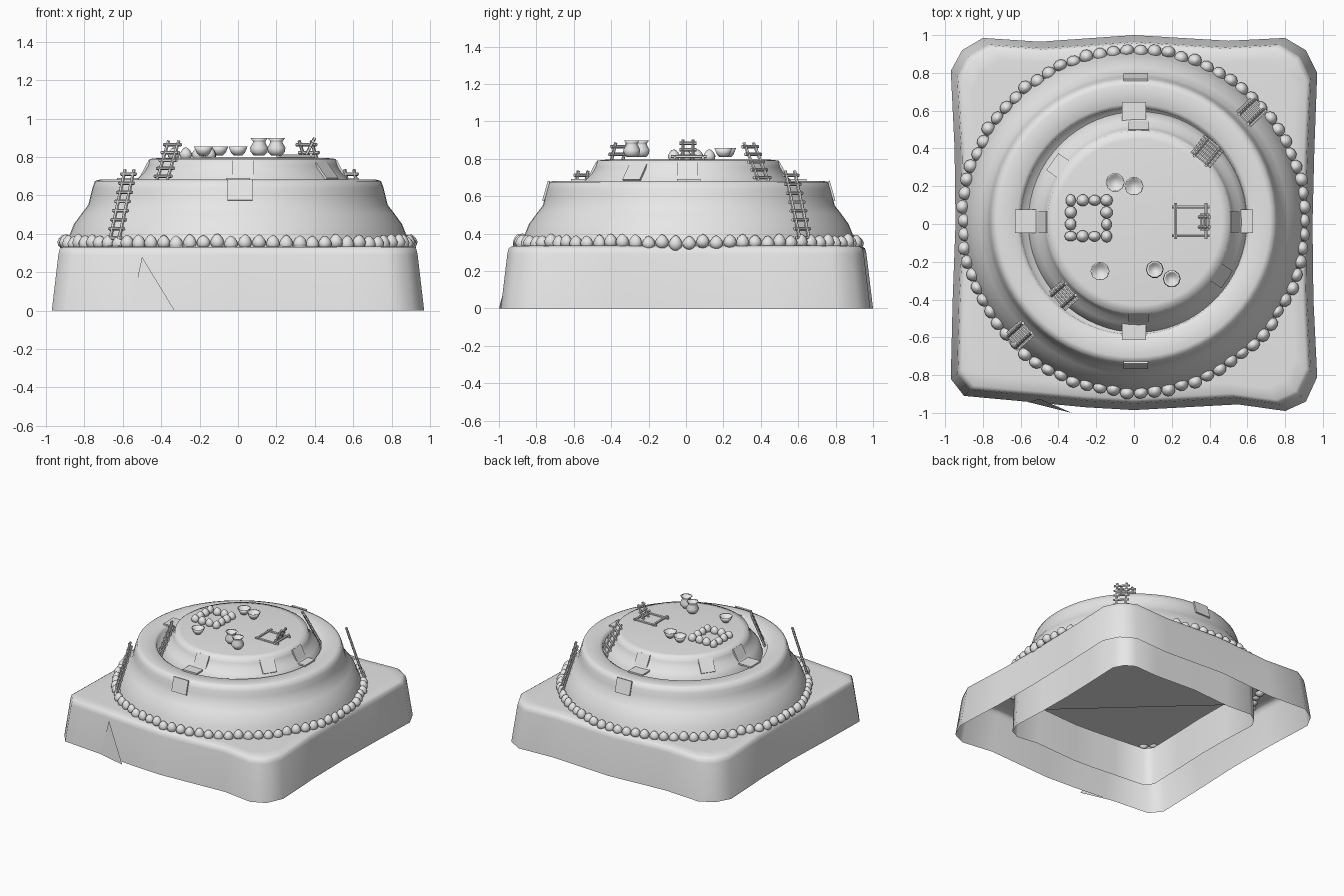
import bpy, bmesh, math, random
from mathutils import Vector, Matrix

random.seed(4)
if "Cube" in bpy.data.objects:
    bpy.data.objects.remove(bpy.data.objects["Cube"])

clay = bpy.data.materials.new("pale_grey_clay")
clay.use_nodes = True
clay.diffuse_color = (0.8, 0.8, 0.8, 1)
clay.node_tree.nodes["Principled BSDF"].inputs["Base Color"].default_value = (0.8, 0.8, 0.8, 1)


def finish(bm, name, smooth=True):
    bmesh.ops.recalc_face_normals(bm, faces=bm.faces)
    mesh = bpy.data.meshes.new(name)
    bm.to_mesh(mesh)
    bm.free()
    mesh.materials.append(clay)
    for face in mesh.polygons:
        face.use_smooth = smooth
    obj = bpy.data.objects.new(name, mesh)
    bpy.context.collection.objects.link(obj)
    return obj


def loft(bm, loops, cap=True):
    rings = [[bm.verts.new(p) for p in loop] for loop in loops]
    n = len(rings[0])
    for a, b in zip(rings, rings[1:]):
        for i in range(n):
            j = (i + 1) % n
            bm.faces.new((a[i], a[j], b[j], b[i]))
    if cap:
        bm.faces.new(rings[-1])


def lathe(bm, profile, center=(0, 0, 0), steps=64, cap=True):
    cx, cy, cz = center
    turns = [2 * math.pi * i / steps for i in range(steps)]
    loft(bm, [[(cx + r * math.cos(t), cy + r * math.sin(t), cz + z) for t in turns]
              for r, z in profile], cap)


def pole(bm, a, b, radius=0.009):
    a, b = Vector(a), Vector(b)
    d = b - a
    m = Matrix.Translation((a + b) / 2) @ d.to_track_quat('Z', 'Y').to_matrix().to_4x4()
    bmesh.ops.create_cone(bm, cap_ends=True, segments=6, radius1=radius, radius2=radius,
                          depth=d.length, matrix=m)


def ladder(name, foot, head, width, rungs):
    bm = bmesh.new()
    foot, head = Vector(foot), Vector(head)
    side = (head - foot).cross(Vector((0, 0, 1))).normalized()
    for s in (-1, 1):
        off = side * s * width * 0.3
        pole(bm, foot + off, head + off)
    for i in range(rungs):
        p = foot.lerp(head, (i + 0.7) / (rungs + 0.2))
        pole(bm, p - side * width / 2, p + side * width / 2)
    finish(bm, name, False)


def stone(bm, x, y, z, w, h, turn):
    m = (Matrix.Translation((x, y, z)) @ Matrix.Rotation(turn, 4, 'Z')
         @ Matrix.Diagonal((w * random.uniform(0.8, 1.0), w, h * random.uniform(0.92, 1.08), 1)))
    new = bmesh.ops.create_icosphere(bm, subdivisions=2, radius=1, matrix=m)["verts"]
    for v in new:
        if v.co.z > z:
            k = 1 - 0.3 * (v.co.z - z) / h
            v.co.x = x + (v.co.x - x) * k
            v.co.y = y + (v.co.y - y) * k


def plate(name, r, z, angle, size, tilt=0, center=(0, 0)):
    # thin slab facing outwards at a given angle; tilt 0 lies flat
    bm = bmesh.new()
    a = math.radians(angle)
    m = (Matrix.Translation((center[0] + r * math.cos(a), center[1] + r * math.sin(a), z))
         @ Matrix.Rotation(a, 4, 'Z') @ Matrix.Rotation(math.radians(tilt), 4, 'Y')
         @ Matrix.Diagonal((*size, 1)))
    bmesh.ops.create_cube(bm, size=1, matrix=m)
    finish(bm, name, False)


# Ground block: wavy rounded square, open underneath
outline = [(0, 1), (-0.5, 0.965), (-0.8, 0.985), (-0.91, 0.92), (-0.97, 0.81), (-0.95, 0.4),
           (-0.945, 0), (-0.96, -0.4), (-0.97, -0.82), (-0.9, -0.91), (-0.52, -0.945),
           (-0.26, -0.97), (0, -0.985), (0.55, -0.955), (0.8, -0.99), (0.91, -0.94),
           (0.97, -0.81), (0.95, -0.4), (0.945, 0), (0.955, 0.4), (0.97, 0.8),
           (0.91, 0.92), (0.8, 0.985), (0.5, 0.97)]


def ring(scale, z):
    return [(x * scale, y * scale, z) for x, y in outline]


bm = bmesh.new()
loft(bm, [ring(1, 0), ring(0.965, 0.29), ring(0.958, 0.32), ring(0.94, 0.332),
          ring(0.88, 0.335)])
finish(bm, "ground_block")

# Loose flap in the front wall
bm = bmesh.new()
bm.faces.new([bm.verts.new(p) for p in ((-0.56, -0.943, 0), (-0.33, -1, 0), (-0.5, -0.925, 0.28))])
finish(bm, "wall_flap", False)

# Inner footing, half covered by a slab on the back left
bm = bmesh.new()
loft(bm, [ring(0.68, 0), ring(0.67, 0.3)], cap=False)
finish(bm, "inner_footing")
bm = bmesh.new()
bm.faces.new([bm.verts.new((x * 0.67, y * 0.67, 0.18)) for x, y in outline if x + y > -0.17])
finish(bm, "footing_slab", False)

# Lower tier with rounded rim and trench
bm = bmesh.new()
lathe(bm, [(0.9, 0.335), (0.875, 0.4), (0.855, 0.45), (0.815, 0.505), (0.78, 0.55),
           (0.768, 0.6), (0.758, 0.64), (0.745, 0.675), (0.72, 0.682), (0.62, 0.678),
           (0.6, 0.665), (0.59, 0.61), (0.5, 0.6)], (0, 0.015, 0), cap=False)
finish(bm, "lower_tier")

# Upper tier with plaza
UP = (0.025, 0.01)
bm = bmesh.new()
lathe(bm, [(0.585, 0.61), (0.57, 0.66), (0.545, 0.69), (0.515, 0.72), (0.495, 0.755),
           (0.485, 0.79), (0.44, 0.795), (0.05, 0.797)], (*UP, 0))
finish(bm, "upper_tier")

# Ring of stones round the lower tier
bm = bmesh.new()
count = 78
for i in range(count):
    t = 2 * math.pi * i / count
    r = 0.905 + random.uniform(-0.008, 0.008)
    stone(bm, r * math.cos(t), 0.017 + r * math.sin(t), 0.356 + random.uniform(-0.008, 0.004),
          0.037, 0.04, t + random.uniform(-0.3, 0.3))
finish(bm, "stone_ring")

# Hearth stones in a square
bm = bmesh.new()
for i in range(4):
    for k in range(3):
        p = Matrix.Rotation(i * math.pi / 2, 2) @ Vector((-0.095 + 0.063 * k, -0.095))
        stone(bm, p.x - 0.24, p.y + 0.03, 0.815, 0.033, 0.034, (i + 1) * math.pi / 2)
finish(bm, "hearth_stones")

# Door plates and rim slabs
for a in (0, 90, 180, 270):
    plate(f"rim_slab_{a}", 0.575, 0.685, a, (0.11, 0.125, 0.012), center=(0, 0.015))
    plate(f"upper_door_{a}", 0.508, 0.738, a, (0.1, 0.11, 0.012), 62, UP)
for a in (90, 270):
    plate(f"lower_door_{a}", 0.763, 0.628, a, (0.11, 0.13, 0.012), 74, (0.01, 0.015))
for a in (-33, 145):
    plate(f"side_hatch_{a}", 0.515, 0.732, a, (0.12, 0.11, 0.012), 50, UP)

# Ladders against both tiers
ladder("lower_ladder_front", (-0.67, -0.645, 0.25), (-0.565, -0.55, 0.735), 0.115, 10)
ladder("lower_ladder_back", (0.69, 0.66, 0.25), (0.58, 0.555, 0.735), 0.115, 10)
ladder("upper_ladder_front", (-0.41, -0.41, 0.63), (-0.335, -0.345, 0.885), 0.135, 6)
ladder("upper_ladder_back", (0.43, 0.435, 0.63), (0.35, 0.335, 0.885), 0.135, 6)

# Hatch frame with its small ladder
bm = bmesh.new()
for s in (-1, 1):
    pole(bm, (0.2, 0.015 + s * 0.075, 0.805), (0.4, 0.015 + s * 0.075, 0.805))
    pole(bm, (0.3 + s * 0.08, -0.08, 0.812), (0.3 + s * 0.08, 0.11, 0.812))
finish(bm, "hatch_frame", False)
ladder("hatch_ladder", (0.345, 0.01, 0.79), (0.4, 0.01, 0.9), 0.09, 3)

# Bowls and jars
bowl = [(0.022, 0), (0.036, 0.015), (0.05, 0.048), (0.043, 0.046), (0.028, 0.018)]
jar = [(0.028, 0), (0.044, 0.018), (0.047, 0.04), (0.033, 0.065), (0.033, 0.075),
       (0.045, 0.09), (0.034, 0.086), (0.024, 0.06)]
for name, shape, spots in (("bowl", bowl, ((-0.1, 0.22), (0, 0.2), (-0.18, -0.25))),
                           ("jar", jar, ((0.11, -0.24), (0.2, -0.29)))):
    for i, (x, y) in enumerate(spots):
        bm = bmesh.new()
        lathe(bm, shape, (x, y, 0.808), 10)
        bm.faces.new(list(bm.verts)[:10])
        finish(bm, f"{name}_{i + 1}")
